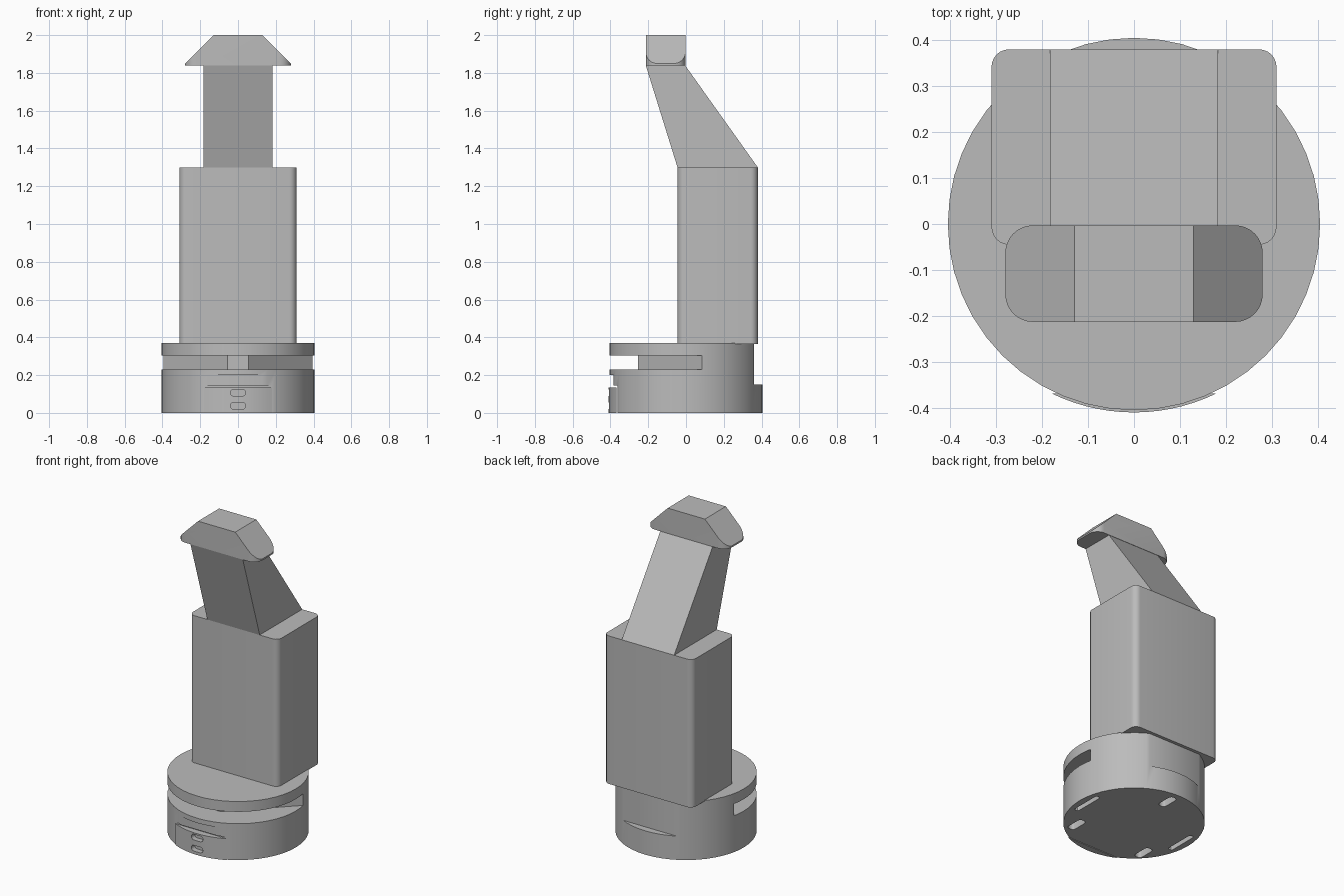
import bpy, bmesh
from math import pi, cos, sin, asin, radians

cube = bpy.data.objects.get("Cube")
if cube:
    bpy.data.objects.remove(cube, do_unlink=True)

GREY = (0.5, 0.5, 0.5, 1)
mat = bpy.data.materials.new("plain grey")
mat.use_nodes = True
mat.diffuse_color = GREY
mat.node_tree.nodes["Principled BSDF"].inputs["Base Color"].default_value = GREY


def loft(name, low, high, z0, z1):
    """Solid between two matching outlines."""
    bm = bmesh.new()
    a = [bm.verts.new((x, y, z0)) for x, y in low]
    b = [bm.verts.new((x, y, z1)) for x, y in high]
    bm.faces.new(a)
    bm.faces.new(b)
    for i in range(len(a)):
        j = (i + 1) % len(a)
        bm.faces.new((a[i], a[j], b[j], b[i]))
    bmesh.ops.recalc_face_normals(bm, faces=bm.faces)
    mesh = bpy.data.meshes.new(name)
    bm.to_mesh(mesh)
    bm.free()
    mesh.materials.append(mat)
    ob = bpy.data.objects.new(name, mesh)
    bpy.context.collection.objects.link(ob)
    return ob


def prism(name, outline, z0, z1):
    return loft(name, outline, outline, z0, z1)


def rect(x0, x1, y0, y1, r=0, steps=6):
    if not r:
        return [(x0, y0), (x1, y0), (x1, y1), (x0, y1)]
    pts = []
    for k, (cx, cy) in enumerate([(x1 - r, y1 - r), (x0 + r, y1 - r),
                                  (x0 + r, y0 + r), (x1 - r, y0 + r)]):
        for i in range(steps + 1):
            t = (k + i / steps) * pi / 2
            pts.append((cx + r * cos(t), cy + r * sin(t)))
    return pts


def arc(r, a0, a1, n):
    return [(r * cos(a0 + (a1 - a0) * i / n), r * sin(a0 + (a1 - a0) * i / n))
            for i in range(n + 1)]


def activate(ob):
    bpy.ops.object.select_all(action='DESELECT')
    ob.select_set(True)
    bpy.context.view_layer.objects.active = ob


def carve(ob, cutters):
    activate(ob)
    for c in cutters:
        c.hide_render = True
        m = ob.modifiers.new("cut", 'BOOLEAN')
        m.operation, m.solver, m.object = 'DIFFERENCE', 'EXACT', c
        bpy.ops.object.modifier_apply(modifier=m.name)
        bpy.data.objects.remove(c, do_unlink=True)


def smooth(ob):
    activate(ob)
    bpy.ops.object.shade_smooth_by_angle(angle=radians(30))


# Round base with side slots, flats and pockets
R = 0.405
base = prism("base", arc(R, 0, 2 * pi, 48)[:-1], 0, 0.37)
cuts = [
    prism("side_slots", [(-0.055, -0.255), (0.055, -0.255), (0.6, 0.29),
                         (0.6, -0.6), (-0.6, -0.6), (-0.6, 0.29)], 0.23, 0.305),
    prism("back_flat", rect(-0.5, 0.5, 0.36, 0.6), 0.15, 0.5),
    prism("front_flat", rect(-0.5, 0.5, -0.6, -0.363), -0.1, 0.145),
    prism("front_notch", rect(-0.13, 0.13, -0.6, -0.383), 0.13, 0.2),
]
# Underside pockets
for x, y, w, d in [(0.35, 0, 0.03, 0.2), (-0.35, 0, 0.03, 0.2),
                   (0.24, -0.225, 0.05, 0.12), (-0.26, -0.225, 0.05, 0.12),
                   (0.01, 0.31, 0.05, 0.12)]:
    cuts.append(prism("pocket", rect(x - w / 2, x + w / 2, y - d / 2, y + d / 2,
                                     w * 0.4, 3), -0.1, 0.06))
carve(base, cuts)
smooth(base)

# Curved front latch plate with two oval holes
half = asin(0.18 / 0.41)
plate = prism("latch_plate", arc(0.41, -pi / 2 - half, -pi / 2 + half, 14), 0, 0.135)
holes = []
for z in (0.037, 0.107):
    h = prism("hole", rect(-0.04, 0.04, z - 0.018, z + 0.018, 0.0175), 0.375, 0.5)
    h.rotation_euler.x = pi / 2
    holes.append(h)
bpy.context.view_layer.update()
carve(plate, holes)
smooth(plate)

# Upright body
smooth(prism("body", rect(-0.31, 0.31, -0.045, 0.38, 0.038), 0.365, 1.3))

# Forward-leaning neck
loft("neck", rect(-0.183, 0.183, -0.045, 0.38),
     rect(-0.183, 0.183, -0.213, -0.005), 1.3, 1.84)

# Hooked head with sloped ends
head = prism("head", rect(-0.28, 0.28, -0.213, -0.003, 0.06, 8), 1.84, 2.0)
slopes = []
for s in (-1, 1):
    c = prism("slope", [(s * 0.13, 2.0), (s * 0.08, 2.05), (s * 0.5, 2.05),
                        (s * 0.5, 1.63)], -0.5, 0.5)
    c.rotation_euler.x = pi / 2
    slopes.append(c)
bpy.context.view_layer.update()
carve(head, slopes)
smooth(head)
